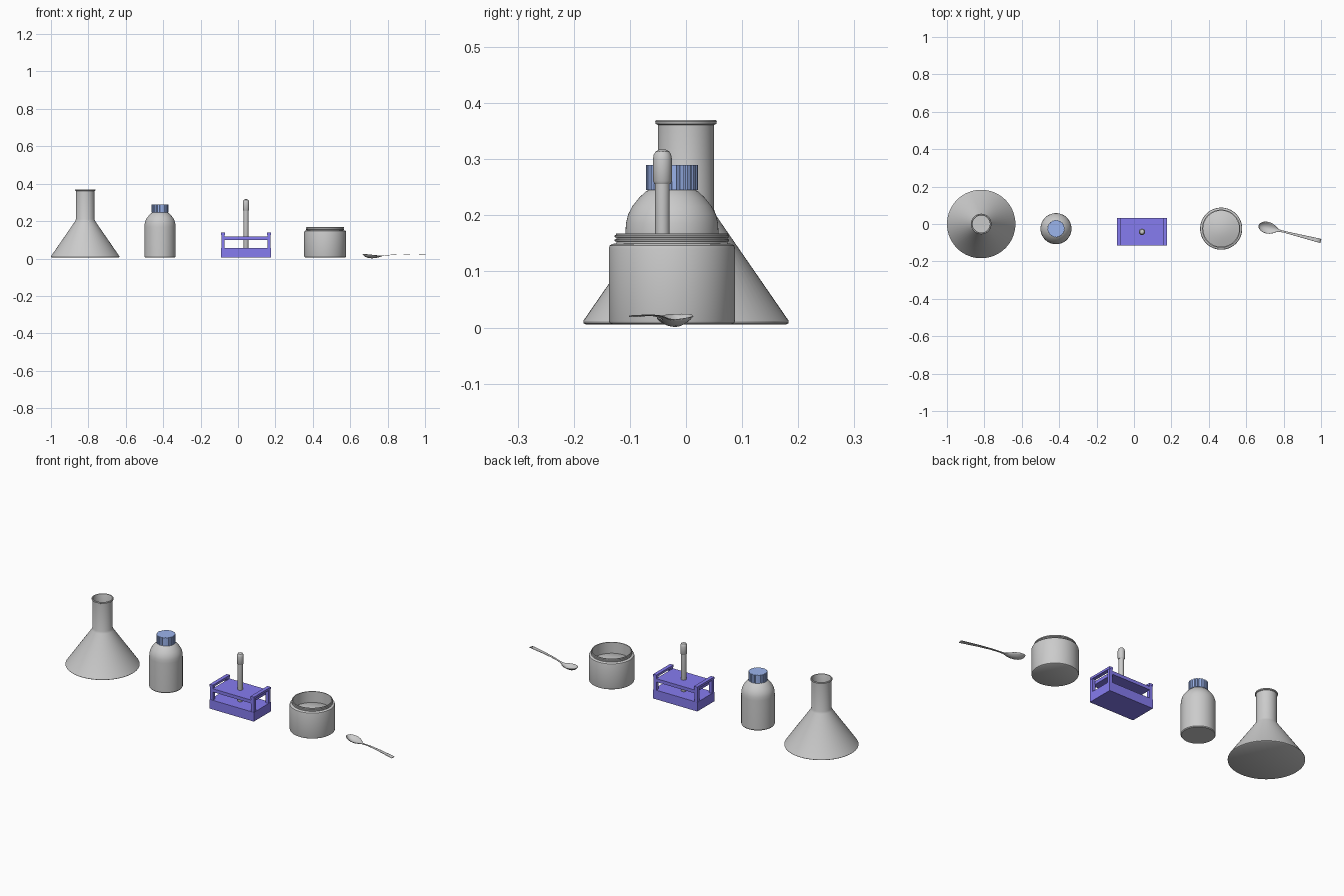
import bpy, bmesh
from math import sin, cos, pi, radians
from mathutils import Vector

if "Cube" in bpy.data.objects:
    bpy.data.objects.remove(bpy.data.objects["Cube"])


def material(name, color):
    m = bpy.data.materials.new(name)
    m.diffuse_color = color
    m.use_nodes = True
    m.node_tree.nodes["Principled BSDF"].inputs["Base Color"].default_value = m.diffuse_color
    return m


def finish(name, bm, loc, mat=None, smooth=True):
    bmesh.ops.recalc_face_normals(bm, faces=bm.faces)
    me = bpy.data.meshes.new(name)
    bm.to_mesh(me)
    bm.free()
    ob = bpy.data.objects.new(name, me)
    ob.location = loc
    bpy.context.collection.objects.link(ob)
    if mat:
        me.materials.append(mat)
    if smooth:
        bpy.ops.object.select_all(action='DESELECT')
        ob.select_set(True)
        bpy.context.view_layer.objects.active = ob
        bpy.ops.object.shade_smooth_by_angle(angle=radians(32))
    return ob


def lathe(name, profile, loc, sides=64, mat=None):
    """Revolve (radius, height) points about z."""
    bm = bmesh.new()
    vs = [bm.verts.new((r, 0, z)) for r, z in profile]
    es = [bm.edges.new(p) for p in zip(vs, vs[1:])]
    bmesh.ops.spin(bm, geom=vs + es, cent=(0, 0, 0), axis=(0, 0, 1),
                   angle=2 * pi, steps=sides, use_duplicate=False)
    bmesh.ops.remove_doubles(bm, verts=bm.verts, dist=1e-5)
    return finish(name, bm, loc, mat)


def box(name, center, size, mat):
    bm = bmesh.new()
    bmesh.ops.create_cube(bm, size=1)
    bmesh.ops.scale(bm, vec=size, verts=bm.verts)
    return finish(name, bm, center, mat, smooth=False)


cap_blue = material("cap_blue", (0.33, 0.46, 0.85, 1))
rack_blue = material("rack_blue", (0.24, 0.20, 0.87, 1))
Z0 = 0.005

# Conical flask: hollow, with rolled rim
lathe("conical_flask", [
    (0, Z0), (0.178, Z0), (0.183, 0.008), (0.183, 0.012), (0.054, 0.199), (0.050, 0.210),
    (0.050, 0.361), (0.054, 0.363), (0.055, 0.367), (0.053, 0.370), (0.048, 0.370),
    (0.046, 0.364), (0.046, 0.209), (0.050, 0.196), (0.174, 0.014), (0, 0.011)],
    (-0.817, 0, 0))

# Bottle with rounded shoulder
lathe("bottle", [
    (0, Z0), (0.080, Z0), (0.083, 0.009), (0.083, 0.168), (0.082, 0.186), (0.078, 0.202),
    (0.070, 0.217), (0.058, 0.232), (0.046, 0.243), (0.040, 0.246), (0.040, 0.27), (0, 0.27)],
    (-0.417, -0.025, 0))

# Ribbed screw cap
bm = bmesh.new()
ring = []
ribs = 20
for i in range(ribs):
    for f, r in ((0.0, 0.0465), (0.55, 0.0465), (0.65, 0.0435), (0.90, 0.0435)):
        a = 2 * pi * (i + f) / ribs
        ring.append(bm.verts.new((r * cos(a), r * sin(a), 0.245)))
base = bm.faces.new(ring)
top = bmesh.ops.extrude_face_region(bm, geom=[base])["geom"]
bmesh.ops.translate(bm, vec=(0, 0, 0.045),
                    verts=[g for g in top if isinstance(g, bmesh.types.BMVert)])
finish("bottle_cap", bm, (-0.417, -0.025, 0), cap_blue, smooth=False)

# Tube rack: base, pierced shelf, corner posts and end rails
RX, RY = 0.043, -0.042
box("rack_base", (RX, RY, 0.030), (0.266, 0.146, 0.05), rack_blue)
box("rack_shelf", (RX, RY, 0.109), (0.232, 0.146, 0.018), rack_blue)
for sx, side in ((-1, "left"), (1, "right")):
    x = RX + sx * 0.123
    box("rack_rail_" + side, (x, RY, 0.132), (0.020, 0.146, 0.012), rack_blue)
    for sy, end in ((-1, "front"), (1, "back")):
        box(f"rack_post_{side}_{end}", (x, RY + sy * 0.063, 0.092),
            (0.018, 0.018, 0.078), rack_blue)

# Stoppered tube standing in the rack
lathe("tube", [(0, 0.012), (0.009, 0.015), (0.013, 0.025), (0.013, 0.262), (0, 0.262)],
      (RX, RY, 0), 32)
lathe("tube_stopper", [(0, 0.256), (0.014, 0.256), (0.017, 0.261), (0.017, 0.300),
                       (0.0155, 0.308), (0.012, 0.314), (0.006, 0.317), (0, 0.3175)],
      (RX, RY, 0), 32)

# Open jar with threaded neck, holding a mound of powder
JAR = (0.466, -0.025, 0)
lathe("jar", [
    (0, Z0), (0.106, Z0), (0.111, 0.008), (0.1125, 0.013), (0.1125, 0.140), (0.111, 0.146),
    (0.107, 0.149), (0.099, 0.150), (0.099, 0.153), (0.102, 0.154), (0.102, 0.157),
    (0.099, 0.158), (0.099, 0.160), (0.102, 0.161), (0.102, 0.164), (0.100, 0.165),
    (0.100, 0.168), (0.096, 0.168), (0.096, 0.018), (0.090, 0.012), (0, 0.012)], JAR)
lathe("jar_powder", [(0, 0.127)] + [(0.096 * i / 8, 0.108 + 0.019 * cos(pi / 2 * i / 8))
                                    for i in range(1, 9)], JAR)

# Spoon: dished bowl blending into a flat, widening handle
# stations along the axis: (distance, half width, rim height, dish depth)
stations = [
    (0.000, 0.002, 0.024, 0.000), (0.004, 0.013, 0.024, 0.006), (0.014, 0.022, 0.023, 0.013),
    (0.030, 0.029, 0.021, 0.017), (0.048, 0.031, 0.019, 0.017), (0.068, 0.028, 0.017, 0.014),
    (0.086, 0.020, 0.015, 0.008), (0.100, 0.011, 0.014, 0.003), (0.112, 0.006, 0.015, 0.000),
    (0.140, 0.005, 0.018, 0.000), (0.180, 0.006, 0.021, 0.000), (0.240, 0.008, 0.022, 0.000),
    (0.320, 0.011, 0.021, 0.000), (0.342, 0.011, 0.020, 0.000)]
tip = Vector((0.667, -0.008, 0))
along = Vector((cos(radians(-14)), sin(radians(-14)), 0))
across = Vector((-along.y, along.x, 0))
bm = bmesh.new()
rows = []
for d, w, h, dip in stations:
    rows.append([bm.verts.new(tip + along * d + across * (w * t)
                              + Vector((0, 0, h - dip * (1 - t * t))))
                 for t in [j / 5 - 1 for j in range(11)]])
for a, b in zip(rows, rows[1:]):
    for j in range(10):
        bm.faces.new((a[j], b[j], b[j + 1], a[j + 1]))
spoon = finish("spoon", bm, (0, 0, 0))
solid = spoon.modifiers.new("thickness", 'SOLIDIFY')
solid.thickness = 0.002
solid.offset = 0
